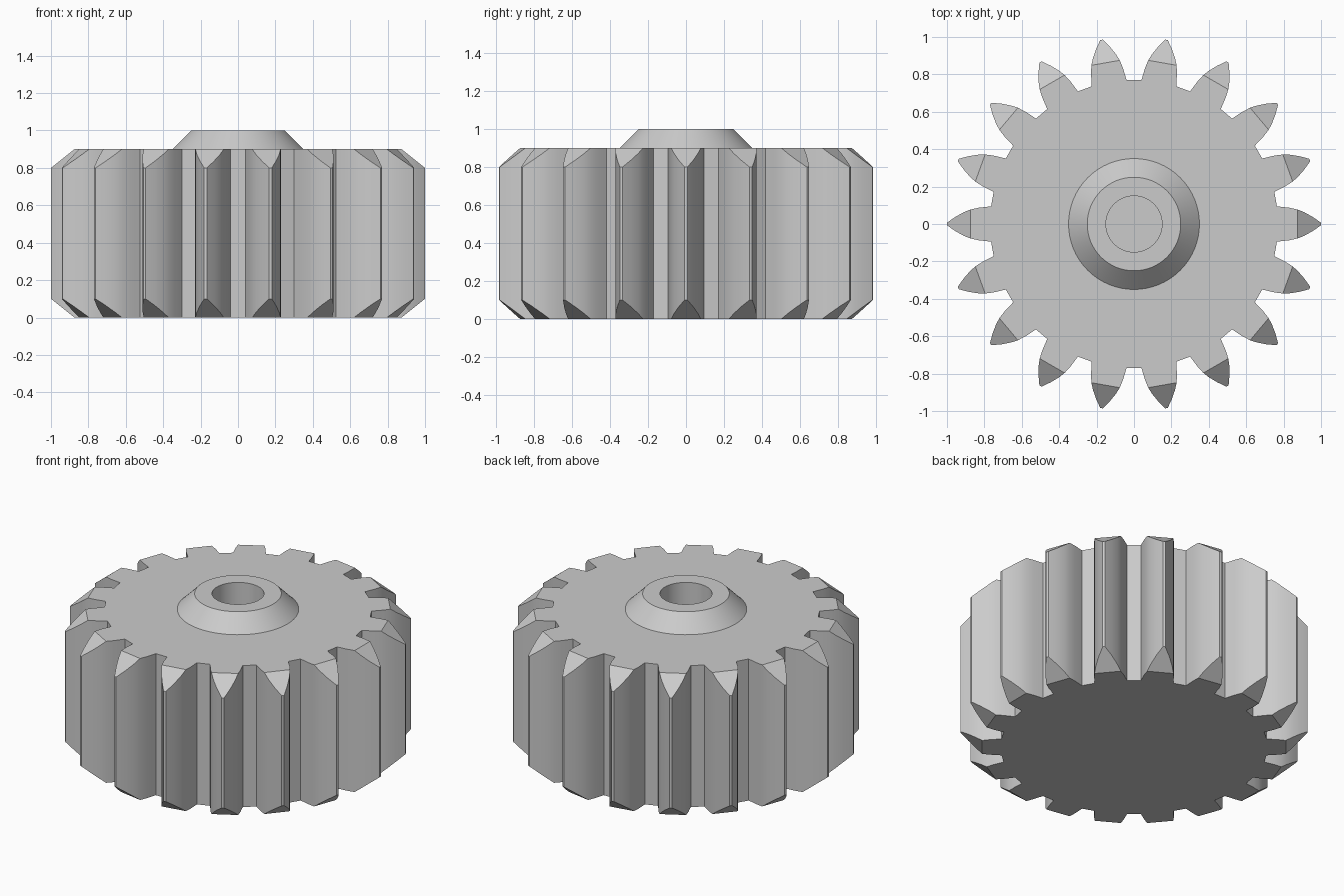
import bpy
import bmesh
from math import sin, cos, tau, radians

if "Cube" in bpy.data.objects:
    bpy.data.objects.remove(bpy.data.objects["Cube"])

TEETH = 18
HEIGHT, CHAMFER_START, CHAMFER_SLOPE = 0.9, 0.875, 0.8
HUB_SEGMENTS = 64
# Half tooth outline: (distance from axis, half width), root to tip
FLANK = [(0.764, 0.095), (0.785, 0.092), (0.83, 0.087), (0.875, 0.077),
         (0.91, 0.063), (0.955, 0.038), (1.0, 0.007)]

steel = bpy.data.materials.new("grey steel")
steel.use_nodes = True
colour = (0.6, 0.6, 0.6, 1)
steel.diffuse_color = colour
steel.node_tree.nodes["Principled BSDF"].inputs["Base Color"].default_value = colour


def finish(name, bm):
    """Turn a bmesh into a named, smooth-shaded object."""
    mesh = bpy.data.meshes.new(name)
    bm.to_mesh(mesh)
    bm.free()
    mesh.materials.append(steel)
    obj = bpy.data.objects.new(name, mesh)
    bpy.context.collection.objects.link(obj)
    bpy.ops.object.select_all(action='DESELECT')
    obj.select_set(True)
    bpy.context.view_layer.objects.active = obj
    bpy.ops.object.shade_smooth_by_angle(angle=radians(25))


def ring(bm, radius, z):
    return [bm.verts.new((radius * cos(tau * i / HUB_SEGMENTS),
                          radius * sin(tau * i / HUB_SEGMENTS), z))
            for i in range(HUB_SEGMENTS)]


def bridge(bm, lower, upper):
    n = len(lower)
    for i in range(n):
        j = (i + 1) % n
        bm.faces.new((lower[i], lower[j], upper[j], upper[i]))


# Toothed body with bevelled tooth ends
bm = bmesh.new()
outline = [(r, -w) for r, w in FLANK] + [(r, w) for r, w in reversed(FLANK)]
low, high = [], []
for t in range(TEETH):
    c, s = cos(tau * t / TEETH), sin(tau * t / TEETH)
    for r, w in outline:
        cut = max(0, r - CHAMFER_START) * CHAMFER_SLOPE
        x, y = r * c - w * s, r * s + w * c
        low.append(bm.verts.new((x, y, cut)))
        high.append(bm.verts.new((x, y, HEIGHT - cut)))
bridge(bm, low, high)

# Sloped tooth ends, then the flat faces inside them
size = len(outline)
first = [r for r, w in FLANK].index(CHAMFER_START)
for t in range(TEETH):
    tip = slice(t * size + first, (t + 1) * size - first)
    bm.faces.new(high[tip])
    bm.faces.new(low[tip][::-1])
inner = [i for i in range(len(low)) if first >= i % size or i % size >= size - 1 - first]
bm.faces.new([low[i] for i in reversed(inner)])
rim = [high[i] for i in inner]
hub_base = ring(bm, 0.35, HEIGHT)
edges = []
for loop in (rim, hub_base):
    for a, b in zip(loop, loop[1:] + loop[:1]):
        edges.append(bm.edges.get((a, b)) or bm.edges.new((a, b)))
bmesh.ops.triangle_fill(bm, use_beauty=True, edges=edges, normal=(0, 0, 1))
bmesh.ops.recalc_face_normals(bm, faces=bm.faces)
finish("gear_body", bm)

# Conical hub with a blind bore
bm = bmesh.new()
rings = [ring(bm, r, z) for r, z in
         [(0.35, HEIGHT), (0.25, 1.0), (0.15, 1.0), (0.15, 0.1)]]
for a, b in zip(rings, rings[1:]):
    bridge(bm, a, b)
bm.faces.new(rings[-1])
finish("hub_and_bore", bm)
